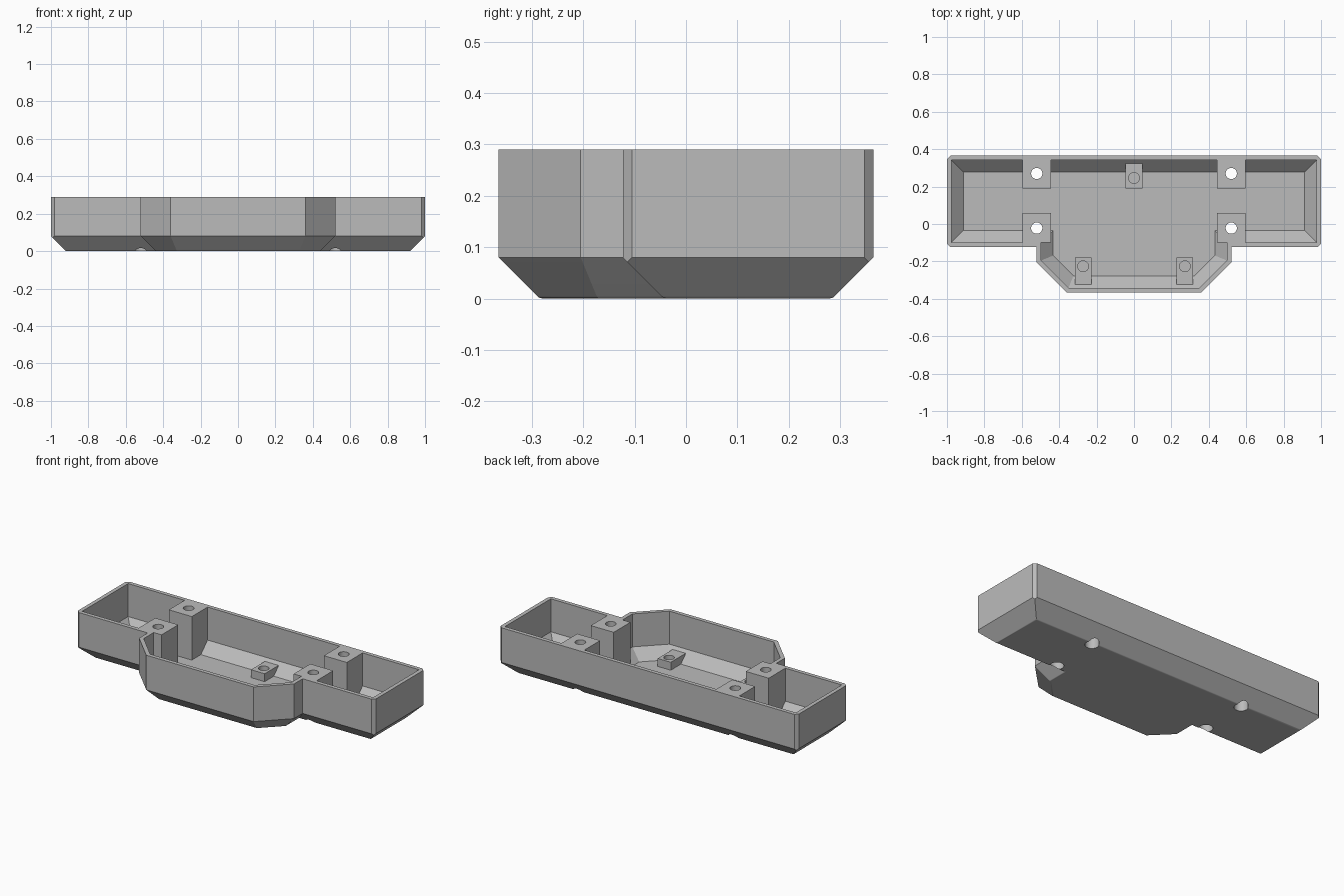
import bpy, bmesh, math
from mathutils import Vector

cube = bpy.data.objects.get("Cube")
if cube:
    bpy.data.objects.remove(cube, do_unlink=True)

HEIGHT, CHAMFER, WALL = 0.29, 0.08, 0.024
HALF = [(1, 0.365), (1, -0.123), (0.52, -0.123), (0.52, -0.205), (0.36, -0.365)]
OUTLINE = [Vector(p) for p in HALF] + [Vector((-x, y)) for x, y in reversed(HALF)]

grey = bpy.data.materials.new("plain grey")
grey.use_nodes = True
grey.diffuse_color = (0.5, 0.5, 0.5, 1)
grey.node_tree.nodes["Principled BSDF"].inputs["Base Color"].default_value = (0.5, 0.5, 0.5, 1)


def inset(d):
    """The outline moved inwards by d, with mitred corners."""
    pts, n = [], len(OUTLINE)
    for i, p in enumerate(OUTLINE):
        a = (p - OUTLINE[i - 1]).normalized()
        b = (OUTLINE[(i + 1) % n] - p).normalized()
        na, nb = Vector((a.y, -a.x)), Vector((b.y, -b.x))
        pts.append(p + (na + nb) * d / (1 + na.dot(nb)))
    return pts


def finish(name, bm):
    bmesh.ops.recalc_face_normals(bm, faces=bm.faces[:])
    mesh = bpy.data.meshes.new(name)
    bm.to_mesh(mesh)
    bm.free()
    mesh.materials.append(grey)
    obj = bpy.data.objects.new(name, mesh)
    bpy.context.collection.objects.link(obj)
    return obj


def loft(levels):
    """Closed solid through (inset, height) copies of the outline."""
    bm = bmesh.new()
    rings = [[bm.verts.new((p.x, p.y, z)) for p in inset(d)] for d, z in levels]
    n = len(OUTLINE)
    for low, high in zip(rings, rings[1:]):
        for i in range(n):
            j = (i + 1) % n
            bm.faces.new((low[i], low[j], high[j], high[i]))
    bm.faces.new(rings[0])
    bm.faces.new(rings[-1])
    bmesh.ops.recalc_face_normals(bm, faces=bm.faces[:])
    return bm


def box(name, x0, x1, y0, y1, z0, z1):
    bm = bmesh.new()
    bmesh.ops.create_cube(bm, size=1)
    for v in bm.verts:
        v.co = ((x0 + x1) / 2 + v.co.x * (x1 - x0),
                (y0 + y1) / 2 + v.co.y * (y1 - y0),
                (z0 + z1) / 2 + v.co.z * (z1 - z0))
    return finish(name, bm)


def drill(name, x, y, radius, z0, z1):
    bm = bmesh.new()
    bmesh.ops.create_cone(bm, cap_ends=True, segments=32, radius1=radius,
                          radius2=radius, depth=z1 - z0)
    bmesh.ops.translate(bm, verts=bm.verts[:], vec=(x, y, (z0 + z1) / 2))
    return finish(name, bm)


def subtract(target, cutter):
    cutter.hide_render = True
    mod = target.modifiers.new("cut", 'BOOLEAN')
    mod.operation, mod.solver, mod.object = 'DIFFERENCE', 'EXACT', cutter
    bpy.context.view_layer.objects.active = target
    bpy.ops.object.modifier_apply(modifier=mod.name)
    bpy.data.objects.remove(cutter, do_unlink=True)


# Outer body with softened bottom edge and a sloped lower skirt
bm = loft([(0.086, 0), (0.0803, 0.0011), (0.0758, 0.0042), (0, CHAMFER), (0, HEIGHT)])

# Trim the four vertical corners
for x, y in HALF[:2]:
    for s in (1, -1):
        normal = Vector((s, math.copysign(1, y), 0))
        point = Vector((s * (x - 0.018), y, 0))
        bmesh.ops.bisect_plane(bm, geom=bm.verts[:] + bm.edges[:] + bm.faces[:],
                               plane_co=point, plane_no=normal, clear_outer=True)
        bmesh.ops.holes_fill(bm, edges=[e for e in bm.edges if e.is_boundary])
tray = finish("tray", bm)

# Hollow space, leaving the posts and the small bosses standing
cavity = finish("cavity", loft([(0.088, 0.026), (WALL, 0.09), (WALL, 0.4)]))
for s in (1, -1):
    xa, xb = sorted((s * 0.443, s * 0.597))
    subtract(cavity, box("back_post", xa, xb, 0.19, 0.5, -0.1, 0.6))
    subtract(cavity, box("front_post", xa, xb, -0.1, 0.06, -0.1, 0.6))
    xa, xb = sorted((s * 0.228, s * 0.316))
    subtract(cavity, box("front_boss", xa, xb, -0.323, -0.18, -0.1, 0.074))
subtract(cavity, box("back_boss", -0.046, 0.046, 0.19, 0.323, -0.1, 0.074))
subtract(tray, cavity)

# Screw holes through the posts, wider underneath
for s in (1, -1):
    for y in (0.27, -0.022):
        subtract(tray, drill("screw_hole", s * 0.52, y, 0.03, -0.1, 0.5))
        subtract(tray, drill("counterbore", s * 0.52, y, 0.038, -0.1, 0.2))

# Blind holes in the bosses
for x, y in ((0, 0.246), (0.272, -0.226), (-0.272, -0.226)):
    subtract(tray, drill("blind_hole", x, y, 0.029, 0.03, 0.2))

# Smooth the rounded parts and keep the flat faces flat
bpy.ops.object.select_all(action='DESELECT')
tray.select_set(True)
bpy.context.view_layer.objects.active = tray
bpy.ops.object.shade_smooth_by_angle(angle=math.radians(25))
weighted = tray.modifiers.new("flat_normals", 'WEIGHTED_NORMAL')
weighted.keep_sharp = True
